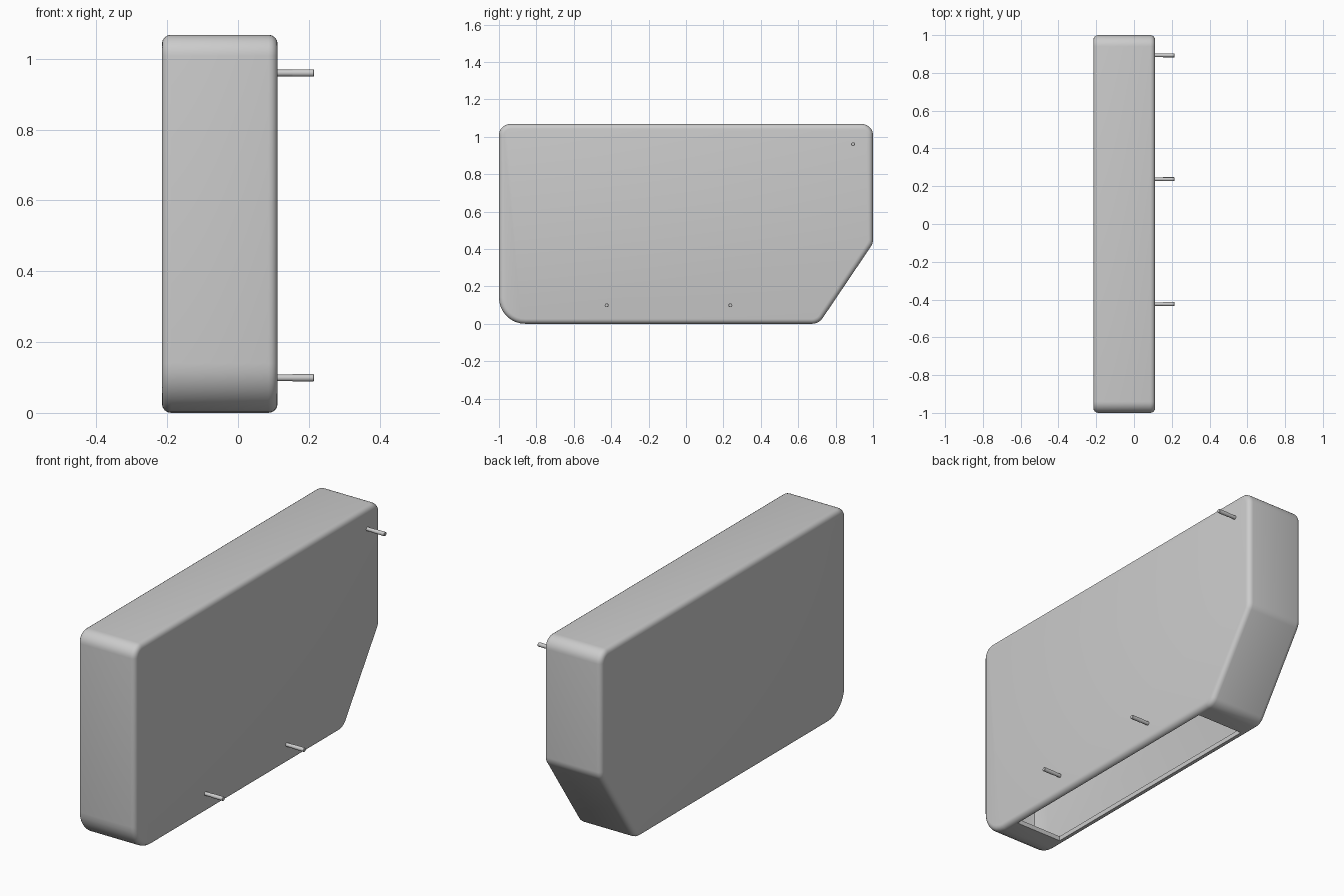
import bpy, bmesh, math
from mathutils import Vector

if "Cube" in bpy.data.objects:
    bpy.data.objects.remove(bpy.data.objects["Cube"])

X0, X1 = -0.215, 0.112      # side faces of the casing
EDGE, WALL = 0.026, 0.024   # edge rounding and shell thickness

# side outline (y, z, corner radius), counter-clockwise
CORNERS = [(-1, 0, 0.14), (0.71, 0, 0.07), (1, 0.43, 0.07),
           (1, 1.068, 0.06), (-1, 1.068, 0.06)]


def outline(inset, steps=8):
    """Rounded side outline shrunk evenly by inset."""
    pts, n = [], len(CORNERS)
    for i, (y, z, r) in enumerate(CORNERS):
        p = Vector((y, z))
        a = (p - Vector(CORNERS[i - 1][:2])).normalized()
        b = (Vector(CORNERS[(i + 1) % n][:2]) - p).normalized()
        na, nb = Vector((-a.y, a.x)), Vector((-b.y, b.x))
        bis = (na + nb) / (1 + na.dot(nb))
        centre = p + bis * r
        rad = max(r - inset, 0.004)
        if r - inset < rad:
            centre = p + bis * (inset + rad)
        a0 = math.atan2(-na.y, -na.x)
        turn = na.angle(nb)
        for k in range(steps + 1):
            t = a0 + turn * k / steps
            pts.append(centre + rad * Vector((math.cos(t), math.sin(t))))
    return pts


def mesh_object(name, bm):
    bmesh.ops.recalc_face_normals(bm, faces=bm.faces)
    me = bpy.data.meshes.new(name)
    bm.to_mesh(me)
    bm.free()
    ob = bpy.data.objects.new(name, me)
    bpy.context.collection.objects.link(ob)
    return ob


def loft(name, rings):
    bm = bmesh.new()
    loops = [[bm.verts.new(c) for c in ring] for ring in rings]
    n = len(loops[0])
    for p, q in zip(loops, loops[1:]):
        for i in range(n):
            bm.faces.new((p[i], p[(i + 1) % n], q[(i + 1) % n], q[i]))
    bm.faces.new(loops[0])
    bm.faces.new(loops[-1])
    return mesh_object(name, bm)


def rounded_slab(name, x0, x1, inset, r, seg=4):
    rows = []
    for k in range(seg + 1):
        t = math.pi / 2 * k / seg
        rows.append((x0 + r * (1 - math.cos(t)), r * (1 - math.sin(t))))
    rows += [(x0 + x1 - x, d) for x, d in reversed(rows)]
    return loft(name, [[(x, p.x, p.y) for p in outline(inset + d)] for x, d in rows])


def smooth(ob):
    bpy.ops.object.select_all(action='DESELECT')
    ob.select_set(True)
    bpy.context.view_layer.objects.active = ob
    bpy.ops.object.shade_smooth_by_angle(angle=math.radians(32))


# hollow casing with a slot in the underside
casing = rounded_slab("casing", X0, X1, 0, EDGE)
cavity = rounded_slab("cavity_cutter", X0 + WALL, X1 - WALL, WALL, 0.008, 2)
bm = bmesh.new()
bmesh.ops.create_cube(bm, size=1)
for v in bm.verts:
    v.co = (-0.0475 + v.co.x * 0.265, -0.0925 + v.co.y * 1.365, 0.005 + v.co.z * 0.11)
opening = mesh_object("opening_cutter", bm)

bpy.context.view_layer.objects.active = casing
for cutter in (cavity, opening):
    cutter.hide_render = True
    mod = casing.modifiers.new("cut", 'BOOLEAN')
    mod.operation, mod.solver, mod.object = 'DIFFERENCE', 'EXACT', cutter
    bpy.ops.object.modifier_apply(modifier=mod.name)
for cutter in (cavity, opening):
    bpy.data.objects.remove(cutter)
smooth(casing)

# stepped mounting pins on the +x face
STEPS = [(0.095, 0.0095), (0.154, 0.0095), (0.154, 0.0105), (0.213, 0.0105), (0.215, 0.0085)]
for i, (y, z) in enumerate([(0.893, 0.96), (0.237, 0.099), (-0.424, 0.099)]):
    rings = [[(x, y + r * math.cos(a), z + r * math.sin(a))
              for a in (math.tau * k / 16 for k in range(16))] for x, r in STEPS]
    smooth(loft(f"mounting_pin_{i + 1}", rings))
